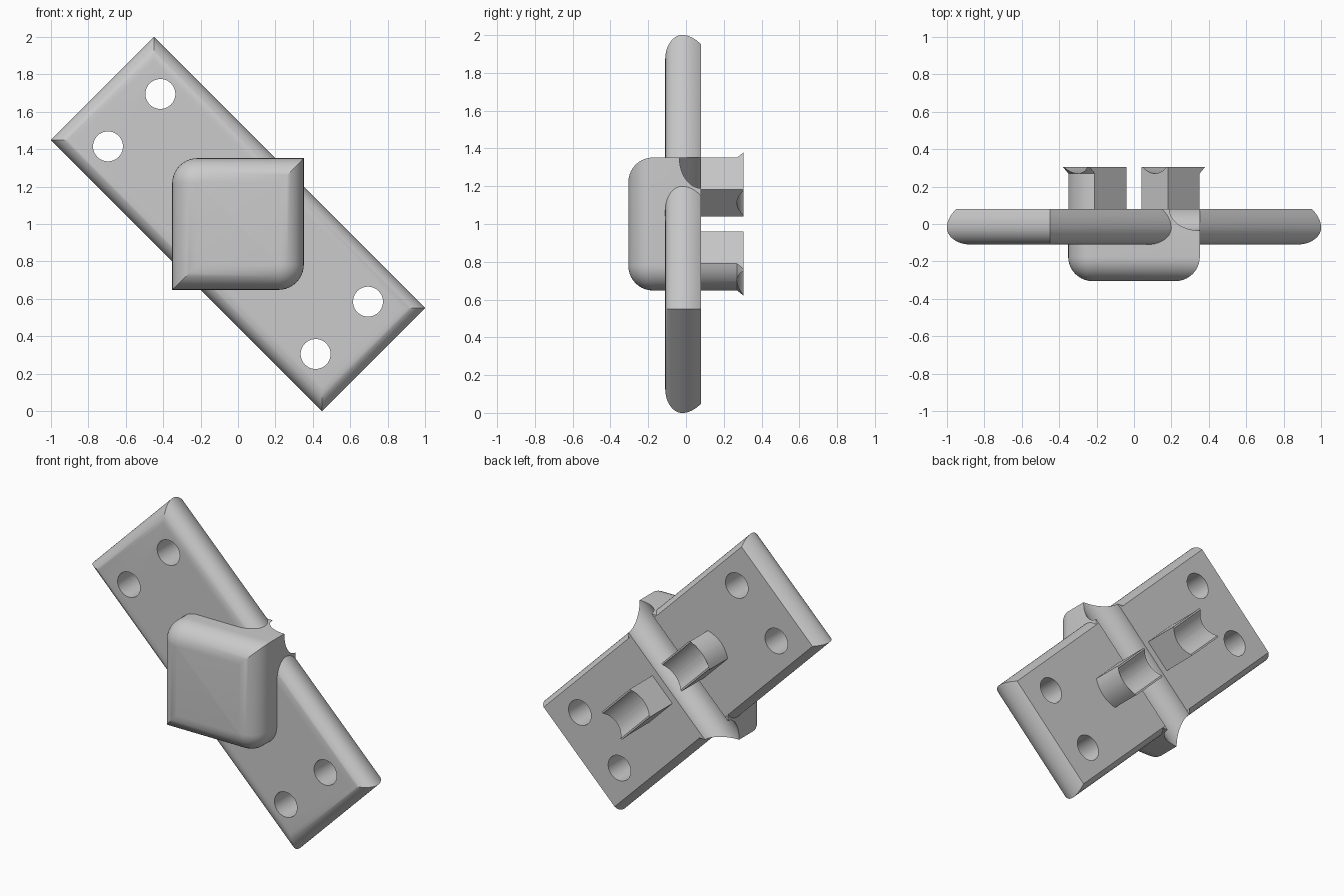
import bpy
import bmesh
from math import pi, sin, cos, radians
from mathutils import Matrix, Vector

cube = bpy.data.objects.get("Cube")
if cube:
    bpy.data.objects.remove(cube, do_unlink=True)

grey = bpy.data.materials.new("plain grey")
grey.use_nodes = True
grey.diffuse_color = (0.6, 0.6, 0.6, 1)
grey.node_tree.nodes["Principled BSDF"].inputs["Base Color"].default_value = (0.6, 0.6, 0.6, 1)

# Local frame of the tilted plate: x runs along it, z across it
UPRIGHT = Matrix.Translation((0, 0, 1))
TILTED = UPRIGHT @ Matrix.Rotation(pi / 4, 4, 'Y')
BACK = 0.08


def loft(name, rings, frame):
    """Skin equal-length rings of points and cap both ends."""
    bm = bmesh.new()
    loops = [[bm.verts.new(p) for p in ring] for ring in rings]
    n = len(loops[0])
    for a, b in zip(loops, loops[1:]):
        for i in range(n):
            j = (i + 1) % n
            bm.faces.new((a[i], a[j], b[j], b[i]))
    bm.faces.new(loops[0])
    bm.faces.new(loops[-1])
    bmesh.ops.recalc_face_normals(bm, faces=bm.faces)
    mesh = bpy.data.meshes.new(name)
    bm.to_mesh(mesh)
    bm.free()
    mesh.materials.append(grey)
    ob = bpy.data.objects.new(name, mesh)
    bpy.context.collection.objects.link(ob)
    ob.matrix_world = frame
    return ob


def outline(hx, hz, y, inset, radius=0):
    """Rectangle whose upper left and lower right corners may be rounded."""
    pts = []
    for k, (sx, sz) in enumerate(((1, 1), (-1, 1), (-1, -1), (1, -1))):
        if radius and sx != sz:
            r = max(radius - inset, 0.004)
            for i in range(11):
                a = (k + i / 10) * pi / 2
                pts.append((sx * (hx - inset - r) + r * cos(a), y,
                            sz * (hz - inset - r) + r * sin(a)))
        else:
            pts.append((sx * (hx - inset), y, sz * (hz - inset)))
    return pts


def rod(name, radius, centre, axis, length):
    """Cylindrical cutter in the tilted frame."""
    turn = Vector((0, 0, 1)).rotation_difference(Vector(axis)).to_matrix().to_4x4()
    ring = [(radius * cos(i * pi / 32), radius * sin(i * pi / 32)) for i in range(64)]
    rings = [[(x, y, z) for x, y in ring] for z in (-length / 2, length / 2)]
    ob = loft(name, rings, TILTED @ Matrix.Translation(centre) @ turn)
    ob.hide_render = True
    return ob


def cut(ob, cutter):
    mod = ob.modifiers.new("cut", 'BOOLEAN')
    mod.operation = 'DIFFERENCE'
    mod.solver = 'EXACT'
    mod.object = cutter
    bpy.context.view_layer.objects.active = ob
    bpy.ops.object.modifier_apply(modifier=mod.name)


def finish(ob):
    bpy.ops.object.select_all(action='DESELECT')
    ob.select_set(True)
    bpy.context.view_layer.objects.active = ob
    bpy.ops.object.shade_smooth_by_angle(angle=radians(30))


# Plate with softly rounded, mitred rim
angles = [i * pi / 20 for i in range(11)]
rim = [(-0.02 - 0.09 * cos(a), 0.09 * (1 - sin(a))) for a in angles]
rim += [(-0.02 + 0.1 * s / 6, 0.035 * (s / 6) ** 2) for s in range(1, 7)]
plate = loft("plate", [outline(1.025, 0.39, y, d) for y, d in rim], TILTED)

# Square front block with two rounded and two sharp corners
edge = 0.13
rim = [(-0.305 + edge * (1 - cos(a)), edge * (1 - sin(a))) for a in angles]
rim.append((BACK - 0.001, 0))
block = loft("front_block", [outline(0.352, 0.352, y, d, 0.135) for y, d in rim], UPRIGHT)

cutters = []

# Screw holes
for sx in (-1, 1):
    for sz in (-1, 1):
        hole = rod("hole_cutter", 0.08, (sx * 0.785, 0, sz * 0.198), (0, 1, 0), 0.6)
        cut(plate, hole)
        cutters.append(hole)

# Round groove across the back
groove = rod("groove_cutter", 0.115, (0, BACK, 0), (0, 0, 1), 1.6)
cutters.append(groove)
cut(plate, groove)
cut(block, groove)

# Back prongs: flat inner end, bowed outer end with a flared tip
channel = rod("channel_cutter", 0.133, (0, 0.403, 0), (1, 0, 0), 2)
cutters.append(channel)
prongs = []
for side, name in ((-1, "upper_prong"), (1, "lower_prong")):
    rings = []
    for y, flare in ((0.04, 0), (0.27, 0), (0.305, 0.04)):
        ring = [(side * 0.157, y, 0.1), (side * 0.157, y, -0.1)]
        for i in range(13):
            t = i / 6 - 1
            ring.append((side * (0.397 + flare + 0.03 * (1 - t * t)), y, 0.1 * t))
        rings.append(ring)
    prong = loft(name, rings, TILTED)
    cut(prong, channel)
    prongs.append(prong)

for ob in [plate, block] + prongs:
    finish(ob)
for ob in cutters:
    bpy.data.objects.remove(ob, do_unlink=True)
